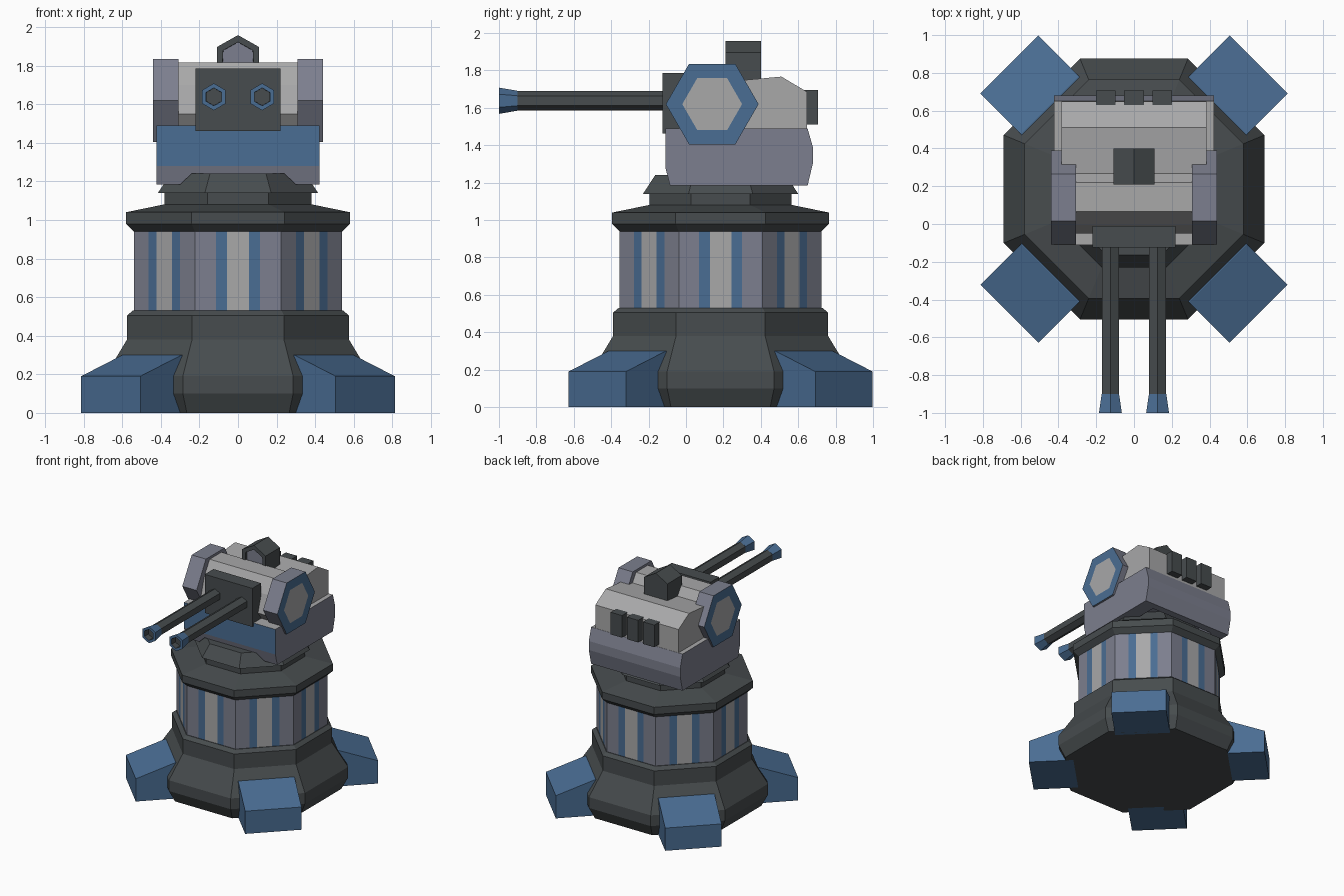
import bpy, bmesh, math
from mathutils import Vector

if "Cube" in bpy.data.objects:
    bpy.data.objects.remove(bpy.data.objects["Cube"])

CY = 0.185  # y of the tower axis


def material(name, rgb):
    m = bpy.data.materials.new(name)
    lin = [(c / 255 / 12.92) if c < 11 else ((c / 255 + 0.055) / 1.055) ** 2.4 for c in rgb]
    m.diffuse_color = (*lin, 1)
    m.use_nodes = True
    m.node_tree.nodes["Principled BSDF"].inputs["Base Color"].default_value = m.diffuse_color
    return m


MATS = [material("dark steel", (71, 76, 78)),
        material("blue paint", (74, 109, 147)),
        material("light grey", (168, 168, 169)),
        material("slate grey", (124, 127, 142))]
DARK, BLUE, LIGHT, SLATE = range(4)


def finish(name, bm, mat=None):
    """Turn a bmesh into an object; mat paints every face, None keeps face indices."""
    bmesh.ops.recalc_face_normals(bm, faces=bm.faces)
    if mat is not None:
        for f in bm.faces:
            f.material_index = mat
    me = bpy.data.meshes.new(name)
    bm.to_mesh(me)
    bm.free()
    for m in MATS:
        me.materials.append(m)
    ob = bpy.data.objects.new(name, me)
    bpy.context.collection.objects.link(ob)
    return ob


def loft(bm, rings):
    """Skin a list of point rings and cap both ends."""
    vs = [[bm.verts.new(p) for p in ring] for ring in rings]
    n = len(vs[0])
    for a, b in zip(vs, vs[1:]):
        for i in range(n):
            bm.faces.new((a[i], a[(i + 1) % n], b[(i + 1) % n], b[i]))
    bm.faces.new(vs[0][::-1])
    bm.faces.new(vs[-1])
    bmesh.ops.recalc_face_normals(bm, faces=bm.faces)
    bm.normal_update()
    return bm


def octagon(apothem, z):
    r = apothem / math.cos(math.pi / 8)
    return [Vector((r * math.cos(math.pi / 8 + i * math.pi / 4),
                    CY + r * math.sin(math.pi / 8 + i * math.pi / 4), z)) for i in range(8)]


def turned(name, profile, mat):
    return finish(name, loft(bmesh.new(), [octagon(a, z) for a, z in profile]), mat)


def prism_x(pts, x0, x1):
    """Profile of (y, z) points extruded along x."""
    return loft(bmesh.new(), [[(x, y, z) for y, z in pts] for x in (x0, x1)])


def prism_y(pts, y0, y1):
    """Profile of (x, z) points extruded along y."""
    return loft(bmesh.new(), [[(x, y, z) for x, z in pts] for y in (y0, y1)])


def box(name, x, y, z, mat):
    return finish(name, prism_x([(y[0], z[0]), (y[1], z[0]), (y[1], z[1]), (y[0], z[1])], *x), mat)


def hexagon(cu, cv, r, start=0.0):
    return [(cu + r * math.cos(start + i * math.pi / 3),
             cv + r * math.sin(start + i * math.pi / 3)) for i in range(6)]


def facing(bm, direction):
    return max(bm.faces, key=lambda f: f.normal.dot(Vector(direction)))


# --- Tower ---
turned("base", [(0.64, 0), (0.69, 0.10), (0.69, 0.19), (0.575, 0.38), (0.575, 0.505), (0.545, 0.53)], DARK)
turned("upper_ring", [(0.54, 0.94), (0.58, 0.98), (0.58, 1.04), (0.385, 1.08)], DARK)
turned("neck", [(0.38, 1.07), (0.38, 1.14)], DARK)
turned("collar", [(0.415, 1.14), (0.35, 1.24)], DARK)

# Striped drum: each octagon side is split into five upright bands
bm = bmesh.new()
corners = octagon(0.54, 0.53)
side = (corners[1] - corners[0]).length
cuts = [0, 0.5 - 0.115 / side, 0.5 - 0.057 / side, 0.5 + 0.057 / side, 0.5 + 0.115 / side]
low = [corners[i].lerp(corners[(i + 1) % 8], t) for i in range(8) for t in cuts]
loft(bm, [low, [p + Vector((0, 0, 0.41)) for p in low]])
bm.faces.ensure_lookup_table()
for i in range(40):
    bm.faces[i].material_index = (SLATE, BLUE, LIGHT, BLUE, SLATE)[i % 5]
finish("striped_drum", bm)

# Four diagonal feet
foot = [(0.58, 0), (0.933, 0), (0.933, 0.19), (0.63, 0.30), (0.58, 0.30)]
for i in range(4):
    a = math.pi / 4 + i * math.pi / 2
    out, across = Vector((math.cos(a), math.sin(a), 0)), Vector((-math.sin(a), math.cos(a), 0))
    rings = [[Vector((0, CY, z)) + out * r + across * s for r, z in foot] for s in (-0.217, 0.217)]
    finish(f"foot_{i + 1}", loft(bmesh.new(), rings), BLUE)

# --- Turret ---
# Lower armour: blue front plate, light deck, underside channel over the collar
bm = prism_x([(-0.085, 1.184), (0.65, 1.184), (0.68, 1.31), (0.68, 1.385), (0.65, 1.49),
              (-0.11, 1.49), (-0.11, 1.28)], -0.423, 0.423)
for f in bm.faces:
    f.material_index = BLUE if f.normal.y < -0.99 else LIGHT if f.normal.z > 0.9 else SLATE
armour = finish("lower_armour", bm)
cutter = finish("channel_cutter", prism_y([(-0.304, 1.18), (0.304, 1.18), (0.24, 1.24), (-0.24, 1.24)],
                                          -0.3, 0.59), SLATE)
cutter.hide_render = True
mod = armour.modifiers.new("channel", 'BOOLEAN')
mod.operation, mod.object, mod.solver = 'DIFFERENCE', cutter, 'EXACT'
bpy.context.view_layer.objects.active = armour
bpy.ops.object.modifier_apply(modifier=mod.name)
bpy.data.objects.remove(cutter)

# Upper body: wide rear cabin and faceted front drum
finish("rear_cabin", prism_x([(0.1, 1.48), (0.648, 1.48), (0.648, 1.685), (0.51, 1.767),
                              (0.22, 1.74), (0.1, 1.70)], -0.385, 0.385), LIGHT)
finish("front_drum", prism_x([(0.0, 1.48), (-0.05, 1.55), (-0.005, 1.70), (0.065, 1.815),
                              (0.22, 1.815), (0.27, 1.74), (0.27, 1.48)], -0.315, 0.315), LIGHT)

# Hexagonal side hubs with a blue ring and light centre
for s, label in ((-1, "left"), (1, "right")):
    bm = prism_x(hexagon(0.14, 1.62, 0.248), s * 0.308, s * 0.44)
    for f in bm.faces:
        f.material_index = SLATE
    cap = facing(bm, (s, 0, 0))
    cap.material_index = BLUE
    bmesh.ops.inset_individual(bm, faces=[cap], thickness=0.088, depth=0)
    cap.material_index = LIGHT
    finish(f"{label}_hub", bm)

# Gun mount, barrels and flared hollow muzzles
box("gun_mount", (-0.22, 0.22), (-0.125, -0.01), (1.462, 1.785), DARK)
for s, label in ((-1, "left"), (1, "right")):
    cx, cz, tip = s * 0.125, 1.638, math.pi / 2
    finish(f"{label}_barrel", prism_y(hexagon(cx, cz, 0.052, tip), -0.9, -0.1), DARK)
    rings = [[(x, y, z) for x, z in hexagon(cx, cz, r, tip)] for y, r in ((-0.9, 0.053), (-1.0, 0.07))]
    bm = loft(bmesh.new(), rings)
    for f in bm.faces:
        f.material_index = BLUE
    bore = facing(bm, (0, -1, 0))
    bmesh.ops.inset_individual(bm, faces=[bore], thickness=0.024, depth=0)
    bore.material_index = DARK
    bmesh.ops.inset_individual(bm, faces=[bore], thickness=0.001, depth=-0.05)
    finish(f"{label}_muzzle", bm)

# Roof sight with a recessed window
bm = prism_y([(-0.108, 1.74), (0.108, 1.74), (0.108, 1.897), (0, 1.958), (-0.108, 1.897)], 0.21, 0.40)
window = facing(bm, (0, -1, 0))
bmesh.ops.inset_individual(bm, faces=[window], thickness=0.036, depth=0)
bmesh.ops.inset_individual(bm, faces=[window], thickness=0.001, depth=-0.02)
window.material_index = SLATE
finish("roof_sight", bm)

# Rear vents
for i in range(3):
    x = (i - 1) * 0.15
    box(f"rear_vent_{i + 1}", (x - 0.052, x + 0.052), (0.63, 0.707), (1.51, 1.695), DARK)
